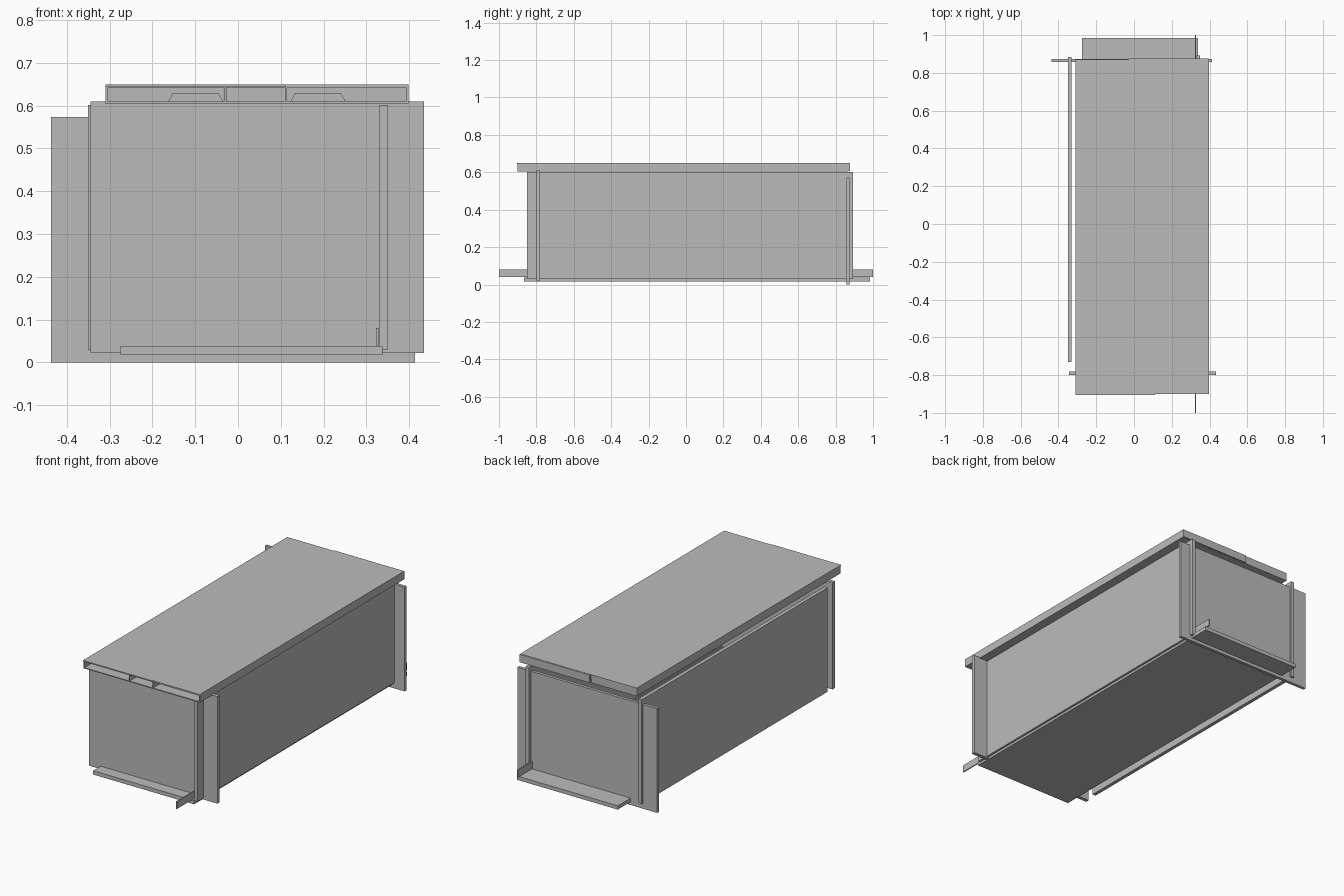
import bpy

if "Cube" in bpy.data.objects:
    bpy.data.objects.remove(bpy.data.objects["Cube"])

grey = bpy.data.materials.new("plain grey")
grey.diffuse_color = (0.5, 0.5, 0.5, 1)
grey.use_nodes = True
grey.node_tree.nodes["Principled BSDF"].inputs["Base Color"].default_value = grey.diffuse_color


def finish(name, verts, faces):
    mesh = bpy.data.meshes.new(name)
    mesh.from_pydata(verts, [], faces)
    mesh.materials.append(grey)
    obj = bpy.data.objects.new(name, mesh)
    bpy.context.collection.objects.link(obj)
    return obj


def prism(name, profile, y0, y1):
    """Extrude an (x, z) outline, listed counter-clockwise from the front, along y."""
    n = len(profile)
    verts = [(x, y, z) for y in (y0, y1) for x, z in profile]
    faces = [tuple(range(n)), tuple(reversed(range(n, 2 * n)))]
    faces += [(i, i + n, (i + 1) % n + n, (i + 1) % n) for i in range(n)]
    return finish(name, verts, faces)


def panel(name, x, y, z):
    """Box panel from its limits on each axis."""
    (x0, x1), (z0, z1) = x, z
    return prism(name, [(x0, z0), (x1, z0), (x1, z1), (x0, z1)], *y)


# Upright panels of the crate, slightly overlapping each other at the corners
panel("front_panel", (-0.345, 0.435), (-0.80, -0.78), (0.022, 0.61))
panel("back_panel", (-0.437, 0.413), (0.857, 0.874), (0.0, 0.573))
panel("right_panel", (0.33, 0.35), (-0.85, 0.893), (0.03, 0.602))
panel("left_panel", (-0.35, -0.33), (-0.73, 0.885), (0.03, 0.602))

# Floor sheet, sticking out at both ends
panel("floor_panel", (-0.275, 0.338), (-0.865, 0.985), (0.017, 0.038))

# Long thin runner along the right side
panel("runner_strip", (0.322, 0.328), (-1.0, 1.0), (0.04, 0.08))

# Hollow lid, open at the front
Y = (-0.90, 0.87)
panel("lid_top", (-0.31, 0.398), Y, (0.642, 0.65))
panel("lid_bottom", (-0.31, 0.398), Y, (0.605, 0.61))
panel("lid_left_side", (-0.31, -0.304), Y, (0.61, 0.642))
panel("lid_right_side", (0.392, 0.398), Y, (0.61, 0.642))
panel("lid_top_lip", (-0.31, 0.112), (-0.904, -0.90), (0.644, 0.65))
for i, x in enumerate((-0.031, 0.112)):
    panel(f"lid_divider_{i + 1}", (x - 0.002, x + 0.002), (Y[0], 0.862), (0.61, 0.642))

# Two closing pieces at the back of the lid, with a small step between them
panel("lid_back_left", (-0.31, -0.034), (0.862, 0.87), (0.606, 0.649))
panel("lid_back_right", (-0.028, 0.398), (0.866, 0.877), (0.606, 0.649))

# Low tapered tabs inside the lid
for i, x in enumerate((-0.099, 0.187)):
    outline = [(x - 0.064, 0.61), (x + 0.064, 0.61), (x + 0.053, 0.63), (x - 0.053, 0.63)]
    prism(f"lid_tab_{i + 1}", outline, -0.80, -0.79)
